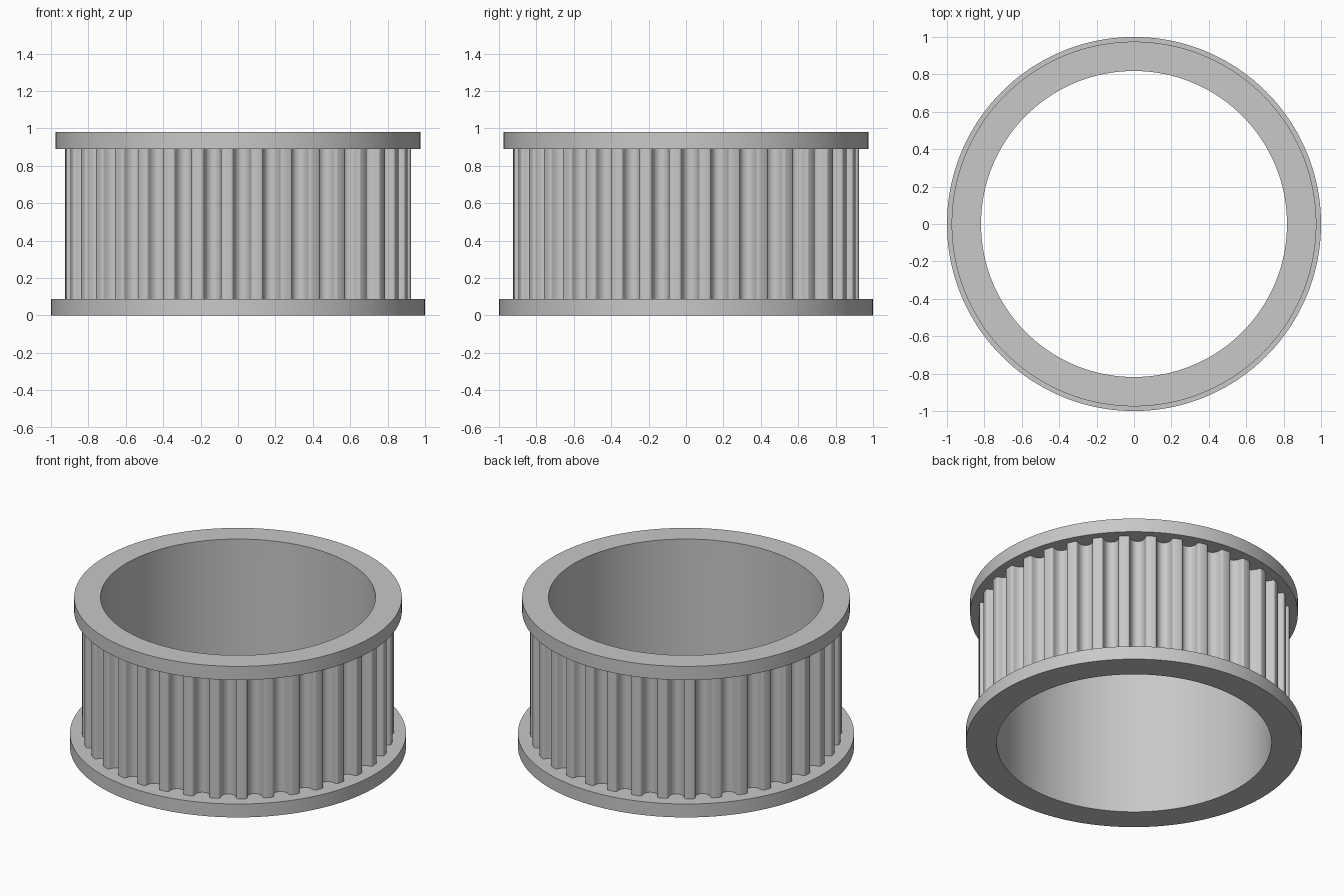
import bpy
import bmesh
from math import sin, cos, atan2, radians, pi, sqrt

cube = bpy.data.objects.get("Cube")
if cube:
    bpy.data.objects.remove(cube, do_unlink=True)

BORE = 0.818        # radius of the through hole
BAND = 0.927        # radius over the lands
TEETH = 36
PHASE = radians(1.37)

grey = bpy.data.materials.new("plain grey")
grey.use_nodes = True
colour = (0.58, 0.58, 0.58, 1)
grey.diffuse_color = colour
grey.node_tree.nodes["Principled BSDF"].inputs["Base Color"].default_value = colour


def ring(name, outline, z0, z1):
    """Solid ring between an outer outline and the round bore."""
    bm = bmesh.new()
    loops = []
    for z in (z0, z1):
        loops.append([bm.verts.new((x, y, z)) for x, y in outline])
        angles = [atan2(y, x) for x, y in outline]
        loops.append([bm.verts.new((BORE * cos(a), BORE * sin(a), z)) for a in angles])
    out0, in0, out1, in1 = loops
    n = len(outline)
    for i in range(n):
        j = (i + 1) % n
        for a, b in ((out0, out1), (out1, in1), (in1, in0), (in0, out0)):
            bm.faces.new((a[i], a[j], b[j], b[i]))
    bmesh.ops.recalc_face_normals(bm, faces=bm.faces)
    mesh = bpy.data.meshes.new(name)
    bm.to_mesh(mesh)
    bm.free()
    mesh.materials.append(grey)
    ob = bpy.data.objects.new(name, mesh)
    bpy.context.collection.objects.link(ob)
    bpy.ops.object.select_all(action='DESELECT')
    ob.select_set(True)
    bpy.context.view_layer.objects.active = ob
    bpy.ops.object.shade_smooth_by_angle(angle=radians(32))
    return ob


def circle(radius, n=288):
    return [(radius * cos(2 * pi * i / n), radius * sin(2 * pi * i / n)) for i in range(n)]


# Half of a rounded groove: (sideways offset, depth), from lip to floor
half = [(0.0596, 0), (0.055, 0.001), (0.051, 0.0035), (0.048, 0.007), (0.0463, 0.0115),
        (0.044, 0.026), (0.0405, 0.037), (0.0345, 0.048), (0.0265, 0.057),
        (0.0165, 0.063), (0.0085, 0.0655)]
groove = [(-t, d) for t, d in half] + [(0, 0.066)] + [(t, d) for t, d in reversed(half)]

# Toothed outline: repeat the groove around the band, with narrow lands between
lip = sqrt(BAND ** 2 - half[0][0] ** 2)
outline = []
for k in range(TEETH):
    a = PHASE + 2 * pi * k / TEETH
    for t, d in groove:
        r = lip - d
        outline.append((r * cos(a) - t * sin(a), r * sin(a) + t * cos(a)))
    m = a + pi / TEETH
    outline.append((BAND * cos(m), BAND * sin(m)))

ring("lower_flange", circle(1.0), 0, 0.088)
ring("toothed_band", outline, 0.088, 0.89)
ring("upper_flange", circle(0.975), 0.89, 0.98)
